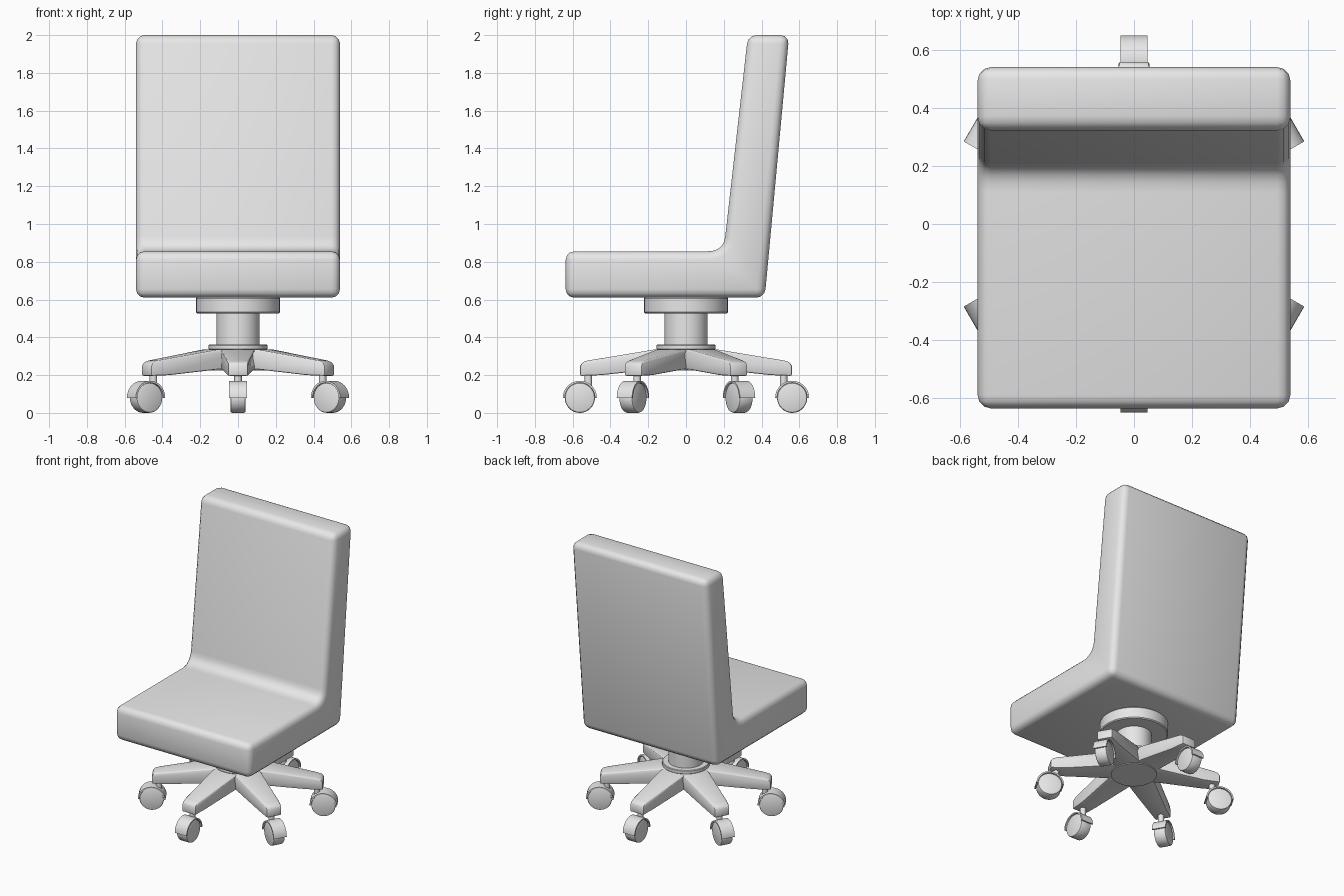
import bpy
import bmesh
from math import cos, sin, pi, radians
from mathutils import Matrix, Vector

cube = bpy.data.objects.get("Cube")
if cube:
    bpy.data.objects.remove(cube, do_unlink=True)

GREY = (0.8, 0.8, 0.8, 1)
grey = bpy.data.materials.new("plain_grey")
grey.use_nodes = True
grey.diffuse_color = GREY
for node in grey.node_tree.nodes:
    if node.type == "BSDF_PRINCIPLED":
        node.inputs["Base Color"].default_value = GREY


def finish(name, bm, bevel=0, segments=2, matrix=None):
    """Bevel the sharp edges, turn into place, shade and link the part."""
    bmesh.ops.recalc_face_normals(bm, faces=bm.faces)
    if bevel:
        sharp = [e for e in bm.edges if e.calc_face_angle(0) > radians(40)]
        bmesh.ops.bevel(bm, geom=sharp, offset=bevel, segments=segments,
                        profile=0.5, affect="EDGES", clamp_overlap=True)
    if matrix:
        bm.transform(matrix)
    mesh = bpy.data.meshes.new(name)
    bm.to_mesh(mesh)
    bm.free()
    mesh.materials.append(grey)
    obj = bpy.data.objects.new(name, mesh)
    bpy.context.collection.objects.link(obj)
    bpy.ops.object.select_all(action="DESELECT")
    obj.select_set(True)
    bpy.context.view_layer.objects.active = obj
    bpy.ops.object.shade_smooth_by_angle(angle=radians(38))
    return obj


def prism(points, half_width):
    """Side profile in (y, z), extruded along x."""
    bm = bmesh.new()
    face = bm.faces.new([bm.verts.new((-half_width, y, z)) for y, z in points])
    out = bmesh.ops.extrude_face_region(bm, geom=[face])
    moved = [v for v in out["geom"] if isinstance(v, bmesh.types.BMVert)]
    bmesh.ops.translate(bm, verts=moved, vec=(2 * half_width, 0, 0))
    return bm


def cylinder(radius, low, high, sides=32):
    bm = bmesh.new()
    bmesh.ops.create_cone(bm, cap_ends=True, segments=sides, radius1=radius,
                          radius2=radius, depth=high - low,
                          matrix=Matrix.Translation((0, 0, (low + high) / 2)))
    return bm


# Seat and backrest: one padded L profile with a soft inner corner
start, corner, end = Vector((0.208, 0.935)), Vector((0.2, 0.855)), Vector((0.11, 0.855))
bend = [start * (1 - t) ** 2 + corner * 2 * t * (1 - t) + end * t * t
        for t in (i / 5 for i in range(6))]
cushion = [(-0.637, 0.61), (0.417, 0.61), (0.546, 2), (0.328, 2),
           *bend, (-0.637, 0.855)]
finish("seat_and_backrest", prism(cushion, 0.54), 0.045, 3)

# Centre column
finish("seat_mount", cylinder(0.222, 0.527, 0.612, 48), 0.006, 1)
finish("column", cylinder(0.115, 0.34, 0.54))
finish("column_collar", cylinder(0.155, 0.335, 0.362), 0.004, 1)
finish("base_disc", cylinder(0.15, 0.225, 0.25))

# Six legs with casters
leg_profile = [(0, 0.23), (0.17, 0.23), (0.45, 0.2), (0.56, 0.196),
               (0.56, 0.25), (0.55, 0.267), (0.52, 0.277),
               (0.17, 0.335), (0, 0.342)]
arc = [i * pi / 16 for i in range(17)]
HUB = 0.562
hood_profile = [(HUB + 0.09 * cos(a), 0.08 + 0.09 * sin(a)) for a in arc]
hood_profile += [(HUB + 0.08 * cos(a), 0.08 + 0.08 * sin(a)) for a in reversed(arc)]

for i in range(6):
    turn = Matrix.Rotation(i * pi / 3, 4, "Z")

    # Leg, tapering towards its tip
    bm = prism(leg_profile, 1)
    for v in bm.verts:
        t = max(0, min(1, (v.co.y - 0.17) / 0.35))
        v.co.x *= 0.087 * (1 - t) + 0.053 * t
    finish(f"leg_{i + 1}", bm, 0.008, 2, turn)

    # Caster
    stem = turn @ Matrix.Translation((0, 0.517, 0))
    finish(f"caster_stem_{i + 1}", cylinder(0.02, 0.14, 0.205, 16), matrix=stem)
    finish(f"caster_hood_{i + 1}", prism(hood_profile, 0.047), matrix=turn)
    axle = turn @ Matrix.Translation((0, HUB, 0.08)) @ Matrix.Rotation(pi / 2, 4, "Y")
    finish(f"caster_wheel_{i + 1}", cylinder(0.08, -0.041, 0.041), 0.01, 2, axle)
